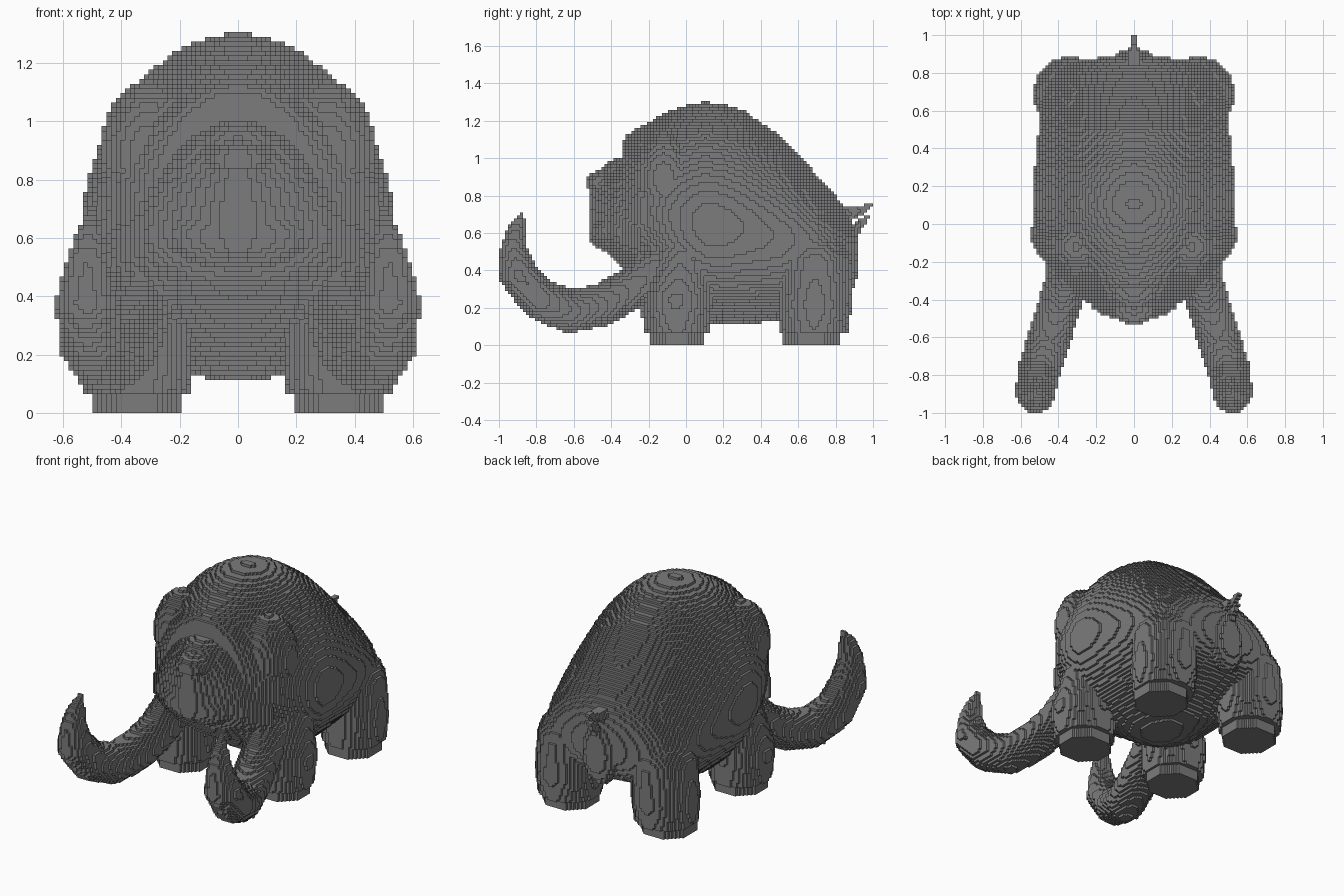
import bpy
import math
from mathutils import Vector

CELL = 1 / 62
filled = {}      # grid cell -> name of the part that owns it

cube = bpy.data.objects.get("Cube")
if cube:
    bpy.data.objects.remove(cube)

hide = bpy.data.materials.new("dark_grey_hide")
hide.use_nodes = True
GREY = (0.2, 0.2, 0.2, 1)
hide.diffuse_color = GREY
bsdf = hide.node_tree.nodes["Principled BSDF"]
bsdf.inputs["Base Color"].default_value = GREY
bsdf.inputs["Roughness"].default_value = 0.8


def fill(name, low, high, inside, floor=0.0):
    """Claim every free grid cell whose centre lies inside a shape."""
    spans = []
    for a, b in zip(low, high):
        spans.append(range(math.floor(a / CELL), math.ceil(b / CELL) + 1))
    for i in spans[0]:
        x = (i + 0.5) * CELL
        for j in spans[1]:
            y = (j + 0.5) * CELL
            if abs(y) > 1:
                continue
            for k in spans[2]:
                z = (k + 0.5) * CELL
                if z > floor and (i, j, k) not in filled and inside(x, y, z):
                    filled[i, j, k] = name


def ellipsoid(name, centre, radii, floor=0.0):
    c, r = Vector(centre), Vector(radii)

    def inside(x, y, z):
        return (((x - c.x) / r.x) ** 2 + ((y - c.y) / r.y) ** 2
                + ((z - c.z) / r.z) ** 2) <= 1
    fill(name, c - r, c + r, inside, floor)


def tube(name, path, floor=0.0, steps=6):
    """Tapered tube through (x, y, z, radius) points."""
    points = [Vector(p) for p in path]
    for a, b in zip(points, points[1:]):
        for n in range(steps + 1):
            p = a.lerp(b, n / steps)
            ellipsoid(name, p.xyz, (p.w, p.w, p.w), floor)


def loft(name, stations, middle):
    """Rounded sections along y, each given as (y, top, bottom, half width)."""
    for a, b in zip(stations, stations[1:]):
        def inside(x, y, z, a=a, b=b):
            if not a[0] <= y <= b[0]:
                return False
            t = (y - a[0]) / (b[0] - a[0])
            top, bottom, wide = (p + (q - p) * t for p, q in zip(a[1:], b[1:]))
            mid = bottom + (top - bottom) * middle
            if z > mid:
                power, reach = 1.65, top - mid
            else:
                power, reach = 2.2, mid - bottom
            return (x / wide) ** 2 + (abs(z - mid) / reach) ** power <= 1
        wide = max(a[3], b[3])
        fill(name, (-wide, a[0], min(a[2], b[2])),
             (wide, b[0], max(a[1], b[1])), inside)


def foot(name, x0, y0, radius):
    """Flat octagonal sole block."""
    def inside(x, y, z):
        dx, dy = abs(x - x0), abs(y - y0)
        return max(dx, dy, (dx + dy) / math.sqrt(2)) <= radius and z < 0.08
    fill(name, (x0 - radius, y0 - radius, 0),
         (x0 + radius, y0 + radius, 0.08), inside)


# Domed body, sloping down to the rump
loft("body", [
    (-0.345, 1.08, 0.45, 0.27), (-0.32, 1.12, 0.43, 0.32),
    (-0.25, 1.165, 0.36, 0.41), (-0.10, 1.25, 0.24, 0.49),
    (0.00, 1.285, 0.17, 0.52), (0.10, 1.302, 0.125, 0.537),
    (0.20, 1.29, 0.11, 0.535), (0.30, 1.26, 0.11, 0.525),
    (0.50, 1.125, 0.13, 0.505), (0.60, 1.02, 0.19, 0.49),
    (0.70, 0.91, 0.24, 0.47), (0.80, 0.80, 0.29, 0.42),
    (0.85, 0.73, 0.34, 0.34), (0.88, 0.66, 0.40, 0.19)], 0.46)

# Pear-shaped head with a blunt muzzle and a sloping brow crest
loft("head", [
    (-0.51, 0.87, 0.54, 0.06), (-0.45, 0.92, 0.53, 0.18),
    (-0.42, 0.95, 0.50, 0.24), (-0.38, 0.98, 0.45, 0.30),
    (-0.25, 1.06, 0.34, 0.42)], 0.3)
ellipsoid("muzzle", (0, -0.40, 0.61), (0.24, 0.11, 0.12))
ellipsoid("brow_crest", (0, -0.43, 0.87), (0.11, 0.11, 0.065))
ellipsoid("brow_crest", (0, -0.34, 0.92), (0.13, 0.11, 0.08))

# Rump bump under the tail, and two ragged tail tufts
ellipsoid("rump", (0, 0.86, 0.47), (0.12, 0.065, 0.20))
tube("tail", [(0, 0.86, 0.70, 0.045), (0, 0.93, 0.72, 0.026),
              (0, 0.99, 0.75, 0.014)])
tube("tail", [(0, 0.89, 0.60, 0.035), (0, 0.93, 0.65, 0.025),
              (0, 0.975, 0.69, 0.014)])

# Paired parts
for side, s in (("left", 1), ("right", -1)):
    ellipsoid(side + "_ear", (s * 0.305, -0.12, 0.89), (0.165, 0.16, 0.25))
    tube(side + "_front_leg", [
        (s * 0.35, -0.05, 0.10, 0.18), (s * 0.355, -0.05, 0.24, 0.19),
        (s * 0.33, -0.02, 0.45, 0.17)], 0.064)
    tube(side + "_rear_leg", [
        (s * 0.342, 0.685, 0.10, 0.183), (s * 0.338, 0.69, 0.22, 0.195),
        (s * 0.33, 0.69, 0.42, 0.19)], 0.064)
    foot(side + "_front_foot", s * 0.345, -0.05, 0.147)
    foot(side + "_rear_foot", s * 0.345, 0.665, 0.155)
    tube(side + "_tusk", [
        (s * 0.33, -0.15, 0.42, 0.12), (s * 0.36, -0.30, 0.30, 0.112),
        (s * 0.40, -0.45, 0.215, 0.114), (s * 0.455, -0.62, 0.18, 0.114),
        (s * 0.505, -0.78, 0.245, 0.112), (s * 0.522, -0.897, 0.38, 0.102),
        (s * 0.518, -0.925, 0.52, 0.067), (s * 0.51, -0.91, 0.61, 0.047),
        (s * 0.50, -0.88, 0.69, 0.018)], steps=8)

# Block surface: only faces that touch an empty cell are built
SQUARE = [(0, 0), (1, 0), (1, 1), (0, 1)]
meshes = {}
for cell, name in filled.items():
    verts, faces = meshes.setdefault(name, ({}, []))
    for axis in range(3):
        u, v = (axis + 1) % 3, (axis + 2) % 3
        for direction in (0, 1):
            near = list(cell)
            near[axis] += 2 * direction - 1
            if tuple(near) in filled:
                continue
            quad = []
            for du, dv in SQUARE:
                corner = list(cell)
                corner[axis] += direction
                corner[u] += du
                corner[v] += dv
                quad.append(verts.setdefault(tuple(corner), len(verts)))
            faces.append(quad if direction else quad[::-1])

for name, (verts, faces) in meshes.items():
    mesh = bpy.data.meshes.new(name)
    mesh.from_pydata([Vector(p) * CELL for p in verts], [], faces)
    mesh.materials.append(hide)
    bpy.context.collection.objects.link(bpy.data.objects.new(name, mesh))
